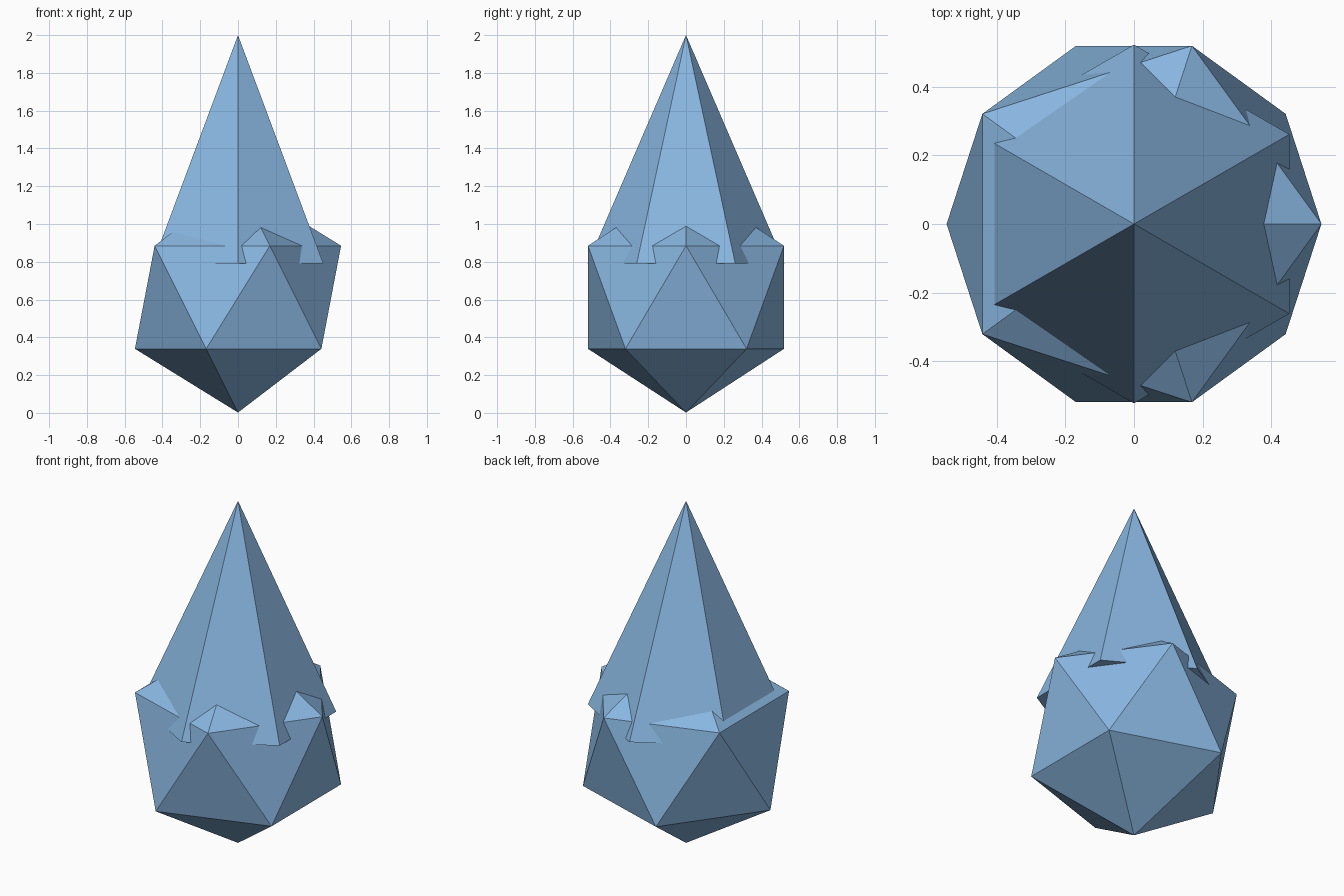
import bpy

if "Cube" in bpy.data.objects:
    bpy.data.objects.remove(bpy.data.objects["Cube"])

blue = bpy.data.materials.new("blue")
blue.diffuse_color = (0.25, 0.47, 0.75, 1)
blue.use_nodes = True
blue.node_tree.nodes["Principled BSDF"].inputs["Base Color"].default_value = blue.diffuse_color


def finish(name):
    ob = bpy.context.object
    ob.name = ob.data.name = name
    ob.data.materials.append(blue)


# Faceted twenty-sided body
R = 0.61
bpy.ops.mesh.primitive_ico_sphere_add(subdivisions=1, radius=R, location=(0, 0, R + 0.002))
finish("body")

# Six-sided spike whose base corners poke out of the body
BASE, TIP = 0.79, 2.0
bpy.ops.mesh.primitive_cone_add(vertices=6, radius1=0.522, radius2=0, depth=TIP - BASE,
                                location=(0, 0, (BASE + TIP) / 2))
finish("spike")
